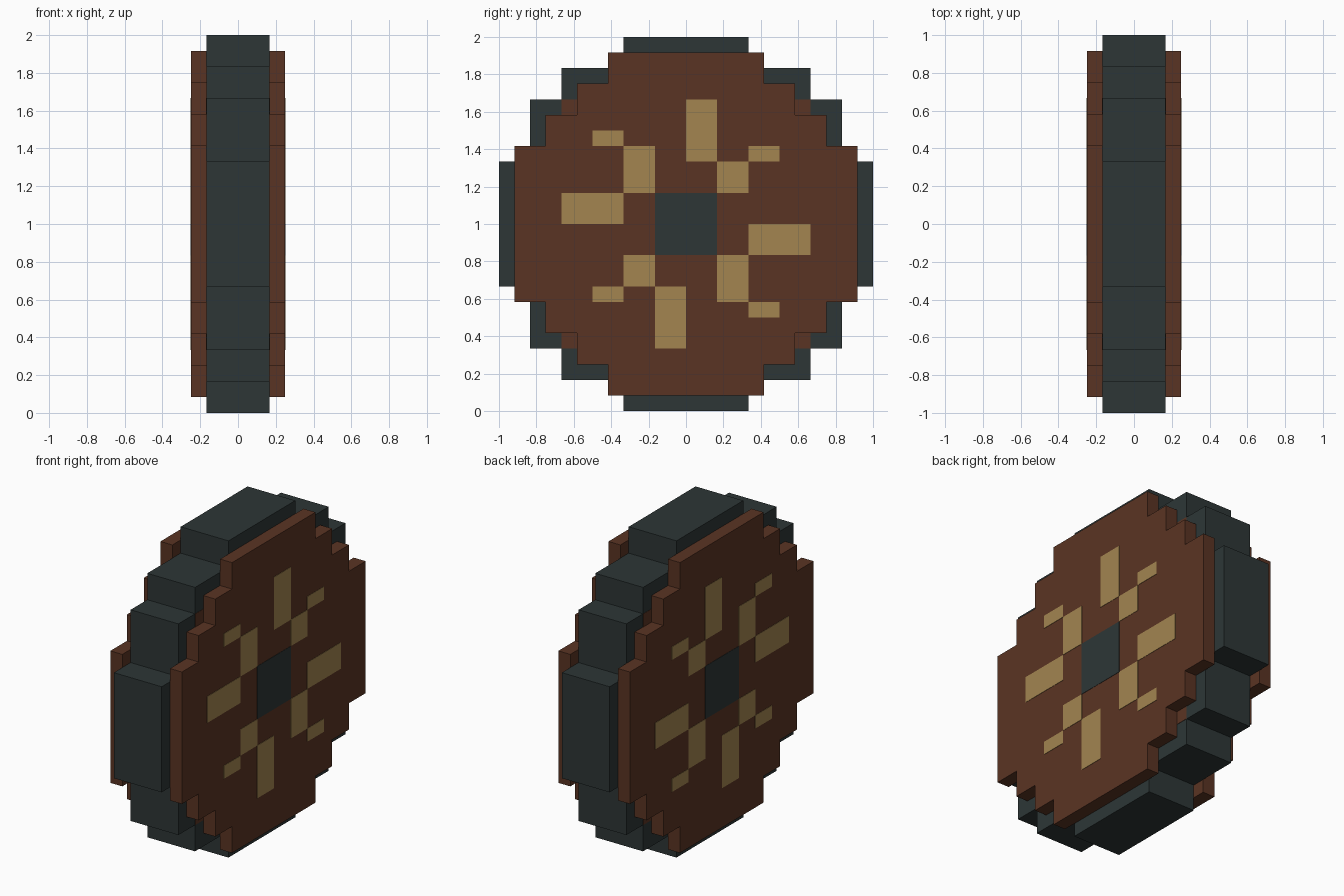
import bpy
import bmesh

if "Cube" in bpy.data.objects:
    bpy.data.objects.remove(bpy.data.objects["Cube"])

U = 1 / 12      # modelling unit
SKIN = 0.002    # thickness of painted plates


def material(name, rgb):
    m = bpy.data.materials.new(name)
    lin = [(c / 255 / 12.92 if c < 11 else ((c / 255 + 0.055) / 1.055) ** 2.4) for c in rgb]
    m.diffuse_color = (*lin, 1)
    m.use_nodes = True
    m.node_tree.nodes["Principled BSDF"].inputs["Base Color"].default_value = m.diffuse_color
    return m


SLATE = material("dark_slate", (45, 54, 54))
BROWN = material("brown_wood", (90, 52, 35))
GOLD = material("tan_gold", (163, 133, 80))


def slab(name, outlines, x0, x1, mat):
    """Extrude closed (y, z) outlines, in units, from x0 to x1."""
    bm = bmesh.new()
    for outline in outlines:
        face = bm.faces.new([bm.verts.new((x0, y * U, 1 + z * U)) for y, z in outline])
        ext = bmesh.ops.extrude_face_region(bm, geom=[face])["geom"]
        bmesh.ops.translate(bm, vec=(x1 - x0, 0, 0),
                            verts=[v for v in ext if isinstance(v, bmesh.types.BMVert)])
    bmesh.ops.recalc_face_normals(bm, faces=bm.faces)
    mesh = bpy.data.meshes.new(name)
    bm.to_mesh(mesh)
    bm.free()
    mesh.materials.append(mat)
    ob = bpy.data.objects.new(name, mesh)
    bpy.context.collection.objects.link(ob)
    return ob


def stepped_round(steps):
    """Blocky circle outline from the steps of one quarter."""
    quarter = [steps[0]]
    for (w, h), (w2, h2) in zip(steps, steps[1:]):
        quarter += [(w, h2), (w2, h2)]
    pts = []
    for _ in range(4):
        pts += quarter
        quarter = [(z, -y) for y, z in quarter]
    return pts


def rect(y0, z0, y1, z1):
    return [(y0, z0), (y1, z0), (y1, z1), (y0, z1)]


# Tyre in the middle
slab("tyre", [stepped_round([(4, 12), (8, 10), (10, 8), (12, 4)])], -2 * U, 2 * U, SLATE)

# Half of the spoke pattern; the other half is turned by 180 degrees
half = [(0, 4, 2, 8), (2, 2, 4, 4), (4, 4, 6, 5), (-4, 2, -2, 5), (-6, 5, -4, 6), (-8, 0, -4, 2)]
# The long side bar turned by 180 degrees gives its opposite partner
spokes = [rect(*r) for r in half] + [rect(-c, -d, -a, -b) for a, b, c, d in half]

disc = stepped_round([(5, 11), (7, 9), (9, 7), (11, 5)])
for side, s in (("left", -1), ("right", 1)):
    # Square brown panel on the tyre wall, peeking out at the disc notches
    slab(side + "_wall_panel", [rect(-8, -8, 8, 8)], s * 2 * U, s * (2 * U + SKIN), BROWN)
    # Side disc, with hub and spokes as thin plates
    slab(side + "_disc", [disc], s * 2 * U, s * 3 * U, BROWN)
    slab(side + "_hub", [rect(-2, -2, 2, 2)], s * 3 * U, s * (3 * U + SKIN), SLATE)
    slab(side + "_spokes", spokes, s * 3 * U, s * (3 * U + SKIN), GOLD)
